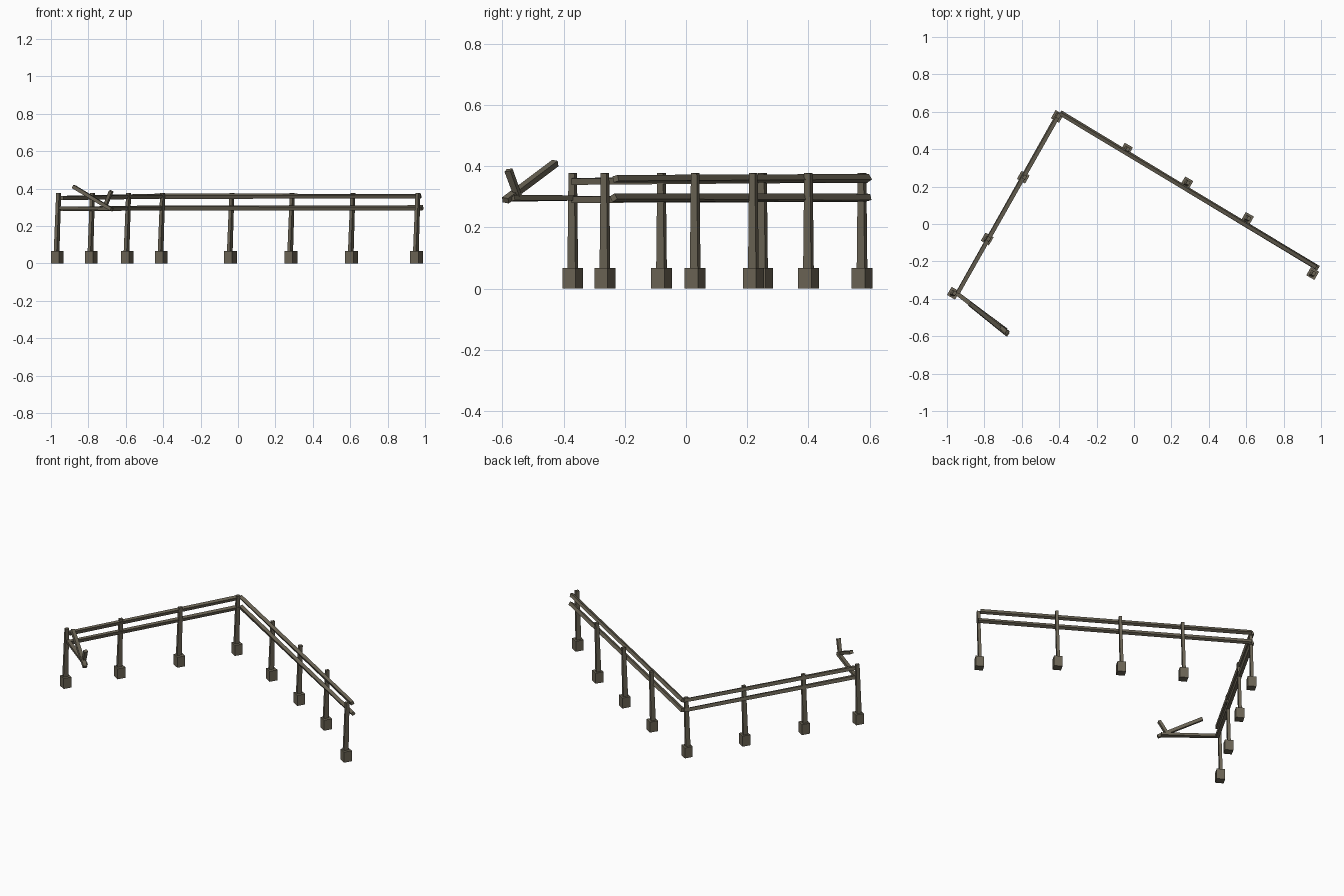
import bpy
import bmesh
from math import radians
from mathutils import Matrix, Vector

if "Cube" in bpy.data.objects:
    bpy.data.objects.remove(bpy.data.objects["Cube"])

wood = bpy.data.materials.new("weathered wood")
wood.use_nodes = True
wood.diffuse_color = (0.15, 0.131, 0.093, 1)
wood.node_tree.nodes["Principled BSDF"].inputs["Base Color"].default_value = wood.diffuse_color


def beam(name, start, end, size0, size1, side, roll0=0, roll1=0):
    """Four-sided timber from start to end, tapered and twisted between its ends."""
    start, end = Vector(start), Vector(end)
    axis = (end - start).normalized()
    u = Vector(side)
    u = (u - axis * u.dot(axis)).normalized()
    v = axis.cross(u)
    bm = bmesh.new()
    bmesh.ops.create_cube(bm, size=1)
    for vert in bm.verts:
        at_start = vert.co.z < 0
        size = size0 if at_start else size1
        turn = Matrix.Rotation(radians(roll0 if at_start else roll1), 3, axis)
        offset = u * vert.co.x * size[0] + v * vert.co.y * size[1]
        vert.co = (start if at_start else end) + turn @ offset
    bmesh.ops.recalc_face_normals(bm, faces=bm.faces)
    mesh = bpy.data.meshes.new(name)
    bm.to_mesh(mesh)
    bm.free()
    mesh.materials.append(wood)
    obj = bpy.data.objects.new(name, mesh)
    bpy.context.collection.objects.link(obj)
    return obj


# Posts with square footings, all turned to follow the long run
turned = (0.87, -0.5, 0)
posts = [(-0.966, -0.37), (-0.785, -0.08), (-0.592, 0.25), (-0.41, 0.575),
         (-0.04, 0.4), (0.283, 0.22), (0.607, 0.03), (0.955, -0.265)]
for i, (x, y) in enumerate(posts, 1):
    beam(f"footing_{i}", (x, y, 0), (x, y, 0.067), (0.05, 0.05), (0.05, 0.05), turned)
    beam(f"post_{i}", (x - 0.004, y, 0.06), (x + 0.007, y, 0.377),
         (0.018, 0.03), (0.018, 0.022), turned)

# Long run of two rails
up = (0, 0, 1)
beam("long_upper_rail", (-0.395, 0.595, 0.36), (0.975, -0.23, 0.359),
     (0.021, 0.021), (0.02, 0.02), up, 32, 14)
beam("long_lower_rail", (-0.395, 0.595, 0.297), (0.986, -0.237, 0.297),
     (0.021, 0.021), (0.021, 0.021), up, 14, 30)

# Side run of two rails
beam("side_upper_rail", (-0.943, -0.37, 0.35), (-0.4, 0.592, 0.36),
     (0.021, 0.021), (0.021, 0.021), up, 4, 22)
beam("side_lower_rail", (-0.943, -0.37, 0.291), (-0.4, 0.592, 0.297),
     (0.021, 0.021), (0.021, 0.021), up, 4, 22)

# Broken corner: remaining rail and two snapped pieces
beam("broken_lower_rail", (-0.955, -0.365, 0.296), (-0.685, -0.57, 0.295),
     (0.017, 0.022), (0.018, 0.024), up, 0, 12)
beam("snapped_long_piece", (-0.675, -0.59, 0.288), (-0.878, -0.427, 0.41),
     (0.018, 0.024), (0.02, 0.022), up, 10, 10)
beam("snapped_short_piece", (-0.713, -0.548, 0.3), (-0.678, -0.58, 0.387),
     (0.018, 0.02), (0.018, 0.022), turned)
